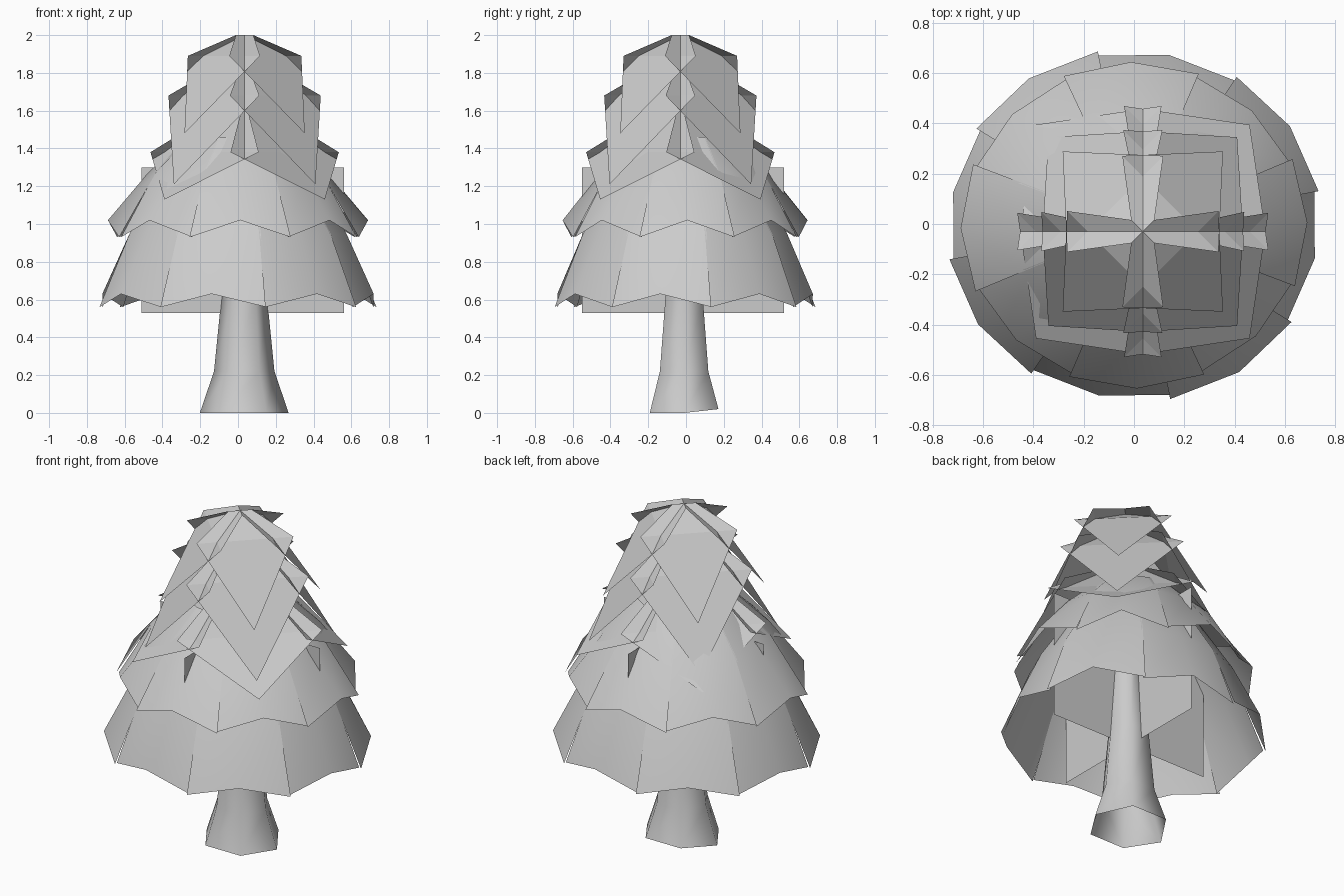
import bpy, math
from math import cos, sin, radians

if "Cube" in bpy.data.objects:
    bpy.data.objects.remove(bpy.data.objects["Cube"])

CX, CY = 0.035, -0.03   # axis of the crown


def material(name, rgb):
    m = bpy.data.materials.new(name)
    m.diffuse_color = (*rgb, 1)
    m.use_nodes = True
    m.node_tree.nodes["Principled BSDF"].inputs["Base Color"].default_value = m.diffuse_color
    return m


GREY = material("plain grey", (0.6, 0.6, 0.6))


def make(name, verts, faces, smooth_angle=None):
    me = bpy.data.meshes.new(name)
    me.from_pydata(verts, [], faces)
    me.materials.append(GREY)
    ob = bpy.data.objects.new(name, me)
    bpy.context.collection.objects.link(ob)
    if smooth_angle:
        bpy.ops.object.select_all(action='DESELECT')
        ob.select_set(True)
        bpy.context.view_layer.objects.active = ob
        bpy.ops.object.shade_smooth_by_angle(angle=radians(smooth_angle))
    return ob


# trunk: open six-sided flared tube (x radius, y radius, z)
rings = [(0.235, 0.21, 0.0), (0.16, 0.148, 0.22), (0.122, 0.115, 0.6), (0.06, 0.055, 1.4)]
verts, faces = [], []
for rx, ry, z in rings:
    for i in range(6):
        a = radians(60 * i)
        lift = 0.02 if z == 0 and i in (1, 2) else 0    # back of the foot is raised
        verts.append((0.033 + rx * cos(a), -0.01 + ry * sin(a), z + lift))
for j in range(len(rings) - 1):
    for i in range(6):
        k = (i + 1) % 6
        faces.append((j * 6 + i, j * 6 + k, j * 6 + 6 + k, j * 6 + 6 + i))
make("trunk", verts, faces, 75)

# two upright crossed sheets inside the lower foliage
make("inner_sheets",
     [(-0.51, -0.015, 0.53), (0.56, -0.015, 0.53), (0.56, -0.015, 1.3), (-0.51, -0.015, 1.3),
      (0.025, -0.55, 0.53), (0.025, 0.52, 0.53), (0.025, 0.52, 1.3), (0.025, -0.55, 1.3)],
     [(0, 1, 2, 3), (4, 5, 6, 7)])


def skirt(name, start, rows, drop):
    """Ring of eight bent cards; rows run from rim to top as (radius, z)."""
    verts, faces = [], []
    for c in range(8):
        base = len(verts)
        tilt = 0.012 if c % 2 else -0.003    # neighbours overlap slightly
        for n, (r, z) in enumerate(rows):
            for k in (-1, 0, 1):
                a = radians(start + 45 * c + 22.9 * k)
                rr = r + (tilt if n == 0 else 0)
                zz = z - (drop if n == 0 and k else 0)
                verts.append((rr * 1.025 * cos(a), rr * 0.965 * sin(a) - 0.005, zz))
        for n in range(len(rows) - 1):
            for k in range(2):
                i = base + 3 * n + k
                faces.append((i, i + 1, i + 4, i + 3))
    make(name, verts, faces, 50)


skirt("lower_skirt", -101, [(0.717, 0.63), (0.57, 0.95), (0.38, 1.25)], 0.07)
skirt("middle_skirt", -44, [(0.66, 1.02), (0.465, 1.27), (0.27, 1.46)], 0.09)


def crown(name, apex, wing, tip):
    """Four drooping cards on the diagonals whose wings cross over the axes.
    Each point is (sideways, outward, z)."""
    verts, faces = [], []
    for q in range(4):
        a = radians(45 + 90 * q)
        b = len(verts)
        for t, s, z in ((-apex[0], *apex[1:]), apex, wing, tip, (-wing[0], *wing[1:])):
            verts.append((CX + s * cos(a) - t * sin(a), CY + s * sin(a) + t * cos(a), z))
        faces += [(b, b + 4, b + 2, b + 1), (b + 4, b + 3, b + 2)]
    make(name, verts, faces)


crown("bottom_crown", (0.06, 0.05, 1.64), (0.405, 0.30, 1.38), (0, 0.60, 1.13))
crown("middle_crown", (0.06, 0.05, 1.87), (0.34, 0.23, 1.68), (0, 0.53, 1.21))
crown("top_crown", (0.065, 0.0, 2.0), (0.27, 0.155, 1.89), (0, 0.45, 1.48))
